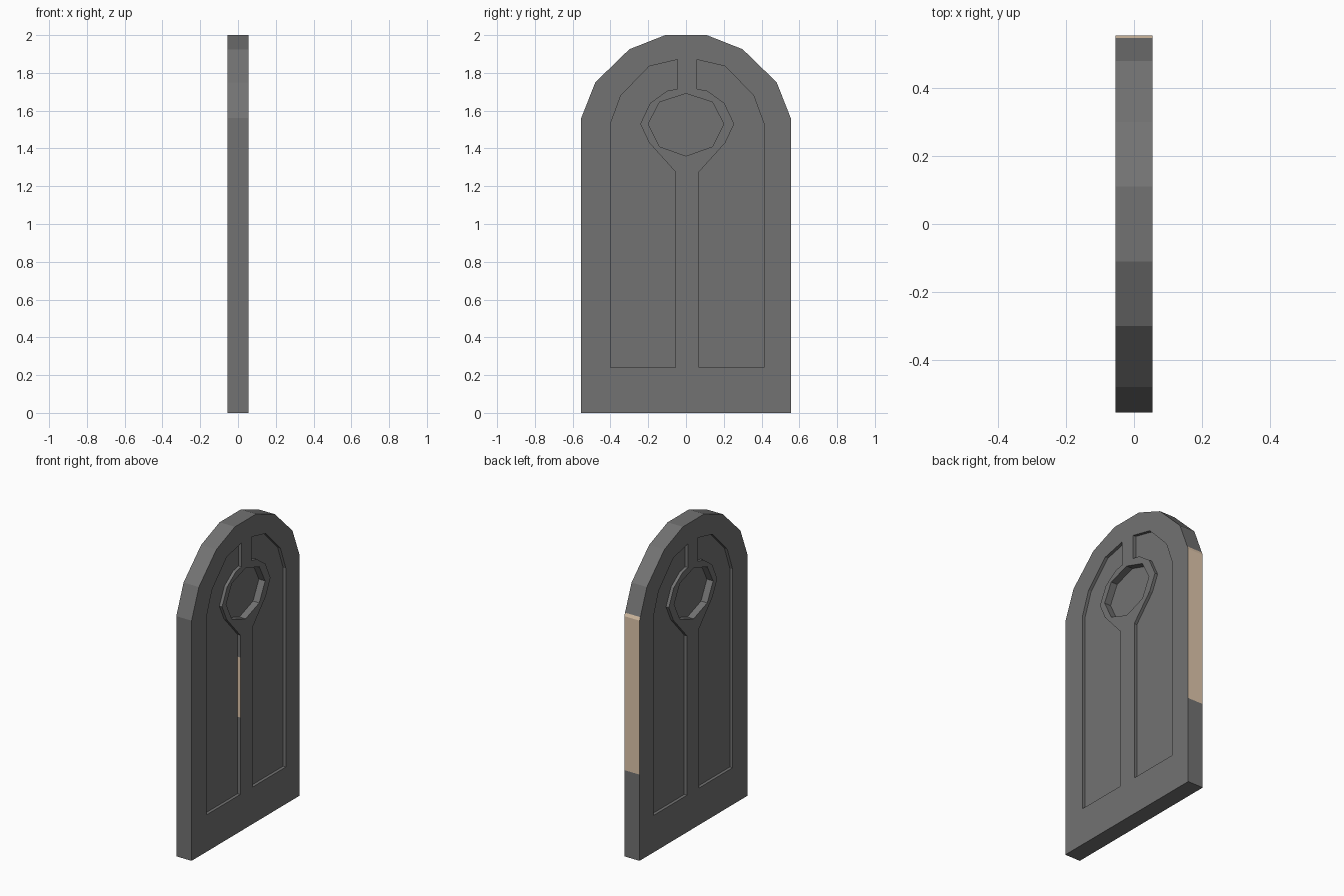
import bpy, bmesh

if "Cube" in bpy.data.objects:
    bpy.data.objects.remove(bpy.data.objects["Cube"])

HALF = 0.055          # half thickness of the slab
PANEL_DEPTH = 0.02
WINDOW_DEPTH = 0.045


def material(name, rgb):
    m = bpy.data.materials.new(name)
    m.diffuse_color = (*rgb, 1)
    m.use_nodes = True
    m.node_tree.nodes["Principled BSDF"].inputs["Base Color"].default_value = m.diffuse_color
    return m


grey = material("dark grey stone", (0.17, 0.17, 0.17))
tan = material("pale tan", (0.74, 0.57, 0.41))

# Arched outline (y, z), split on the +y edge around the tan strip
right = [(0.555, 0), (0.555, 0.56), (0.555, 1.56), (0.547, 1.58),
         (0.48, 1.75), (0.30, 1.925), (0.11, 2.0)]
left = [(-0.11, 2.0), (-0.30, 1.925), (-0.48, 1.75), (-0.555, 1.56), (-0.555, 0)]
outline = right + left

# Recessed panels either side of the round window
panel = [(-0.40, 0.24), (-0.055, 0.24), (-0.055, 0.74), (-0.055, 1.13),
         (-0.055, 1.275), (-0.195, 1.43), (-0.242, 1.53), (-0.19, 1.64),
         (-0.10, 1.705), (-0.045, 1.715), (-0.045, 1.87), (-0.195, 1.835),
         (-0.345, 1.68), (-0.40, 1.53)]
panel_mirror = [(-y + 0.013, z) for y, z in panel]
window = [(-0.20, 1.53), (-0.14, 1.41), (0, 1.36), (0.14, 1.41),
          (0.20, 1.53), (0.14, 1.645), (0, 1.69), (-0.14, 1.645)]

bm = bmesh.new()


def ring(points, x):
    return [bm.verts.new((x, y, z)) for y, z in points]


def loop_edges(vs):
    return [bm.edges.new((vs[i - 1], vs[i])) for i in range(len(vs))]


def bridge(a, b):
    return [bm.faces.new((a[i - 1], a[i], b[i], b[i - 1])) for i in range(len(a))]


rims = []
for s in (1, -1):
    rim = ring(outline, s * HALF)
    rims.append(rim)
    edges = loop_edges(rim)
    holes = []
    for pts, depth in ((panel, PANEL_DEPTH), (panel_mirror, PANEL_DEPTH),
                       (window, WINDOW_DEPTH)):
        hole = ring(pts, s * HALF)
        edges += loop_edges(hole)
        holes.append((hole, pts, depth))
    # Flat face with the recesses left open
    bmesh.ops.triangle_fill(bm, edges=edges, use_beauty=True,
                            use_dissolve=False, normal=(s, 0, 0))
    # Recess walls and floors
    for hole, pts, depth in holes:
        floor = ring(pts, s * (HALF - depth))
        walls = bridge(hole, floor)
        bm.faces.new(floor)
        if pts is panel and s > 0:
            for f in walls:
                c = f.calc_center_median()
                if c.y > -0.06 and 0.74 < c.z < 1.13:
                    f.material_index = 1

# Outer edge, with the tan strip on the +y side
for f in bridge(*rims):
    c = f.calc_center_median()
    if c.y > 0.54 and 0.56 < c.z < 1.575:
        f.material_index = 1

bmesh.ops.recalc_face_normals(bm, faces=bm.faces[:])
bmesh.ops.dissolve_limit(bm, angle_limit=0.01, verts=[], edges=bm.edges[:],
                         delimit={'MATERIAL'})
me = bpy.data.meshes.new("arched_door")
bm.to_mesh(me)
bm.free()
me.materials.append(grey)
me.materials.append(tan)
door = bpy.data.objects.new("arched_door", me)
bpy.context.collection.objects.link(door)
